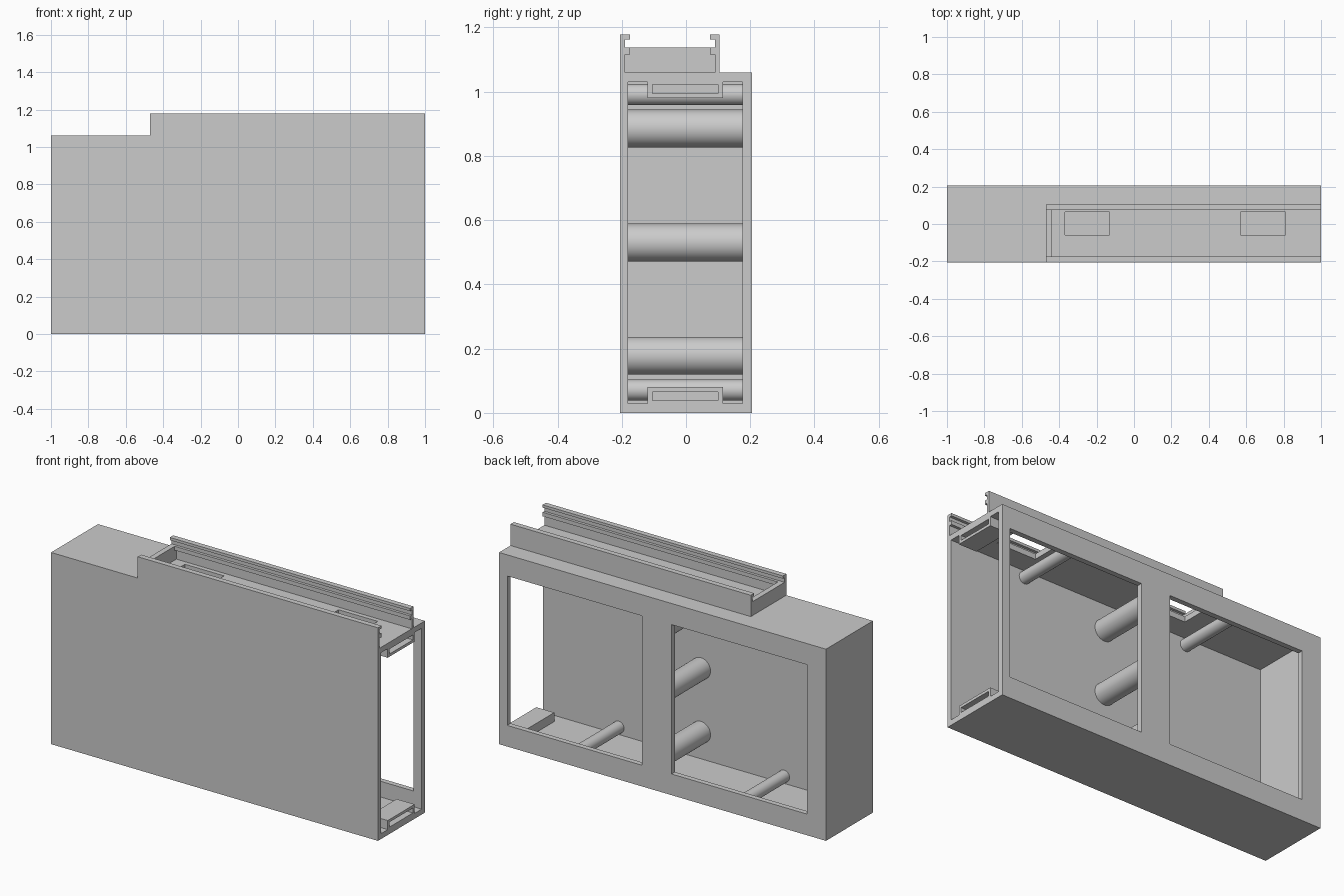
import bpy, bmesh

default = bpy.data.objects.get("Cube")
if default:
    bpy.data.objects.remove(default, do_unlink=True)

grey = bpy.data.materials.new("plain grey")
grey.use_nodes = True
COLOUR = (0.6, 0.6, 0.6, 1)
grey.diffuse_color = COLOUR
grey.node_tree.nodes["Principled BSDF"].inputs["Base Color"].default_value = COLOUR


def finish(name, bm):
    bmesh.ops.recalc_face_normals(bm, faces=bm.faces)
    mesh = bpy.data.meshes.new(name)
    bm.to_mesh(mesh)
    bm.free()
    mesh.materials.append(grey)
    obj = bpy.data.objects.new(name, mesh)
    bpy.context.collection.objects.link(obj)
    return obj


def prism(name, profile, x0, x1):
    """Extrude a (y, z) profile along x."""
    bm = bmesh.new()
    face = bm.faces.new([bm.verts.new((x0, y, z)) for y, z in profile])
    ext = bmesh.ops.extrude_face_region(bm, geom=[face])
    verts = [g for g in ext["geom"] if isinstance(g, bmesh.types.BMVert)]
    bmesh.ops.translate(bm, verts=verts, vec=(x1 - x0, 0, 0))
    return finish(name, bm)


def box(name, x, y, z):
    profile = [(y[0], z[0]), (y[1], z[0]), (y[1], z[1]), (y[0], z[1])]
    return prism(name, profile, *x)


def combine(obj, tool, operation):
    """Apply a boolean and discard the tool object."""
    tool.hide_render = True
    mod = obj.modifiers.new(operation, "BOOLEAN")
    mod.object = tool
    mod.operation = operation
    mod.solver = "EXACT"
    bpy.context.view_layer.objects.active = obj
    bpy.ops.object.modifier_apply(modifier=mod.name)
    bpy.data.objects.remove(tool, do_unlink=True)


def rod(name, x, z, radius, sides):
    """Round bar running from the front wall to the back wall."""
    bpy.ops.mesh.primitive_cylinder_add(vertices=sides, radius=radius, depth=FRONT_TO_BACK,
                                        location=(x, -0.002, z), rotation=(1.570796, 0, 0))
    obj = bpy.context.object
    obj.name = name
    obj.data.materials.append(grey)
    bpy.ops.object.shade_smooth_by_angle()


W, H, FRONT, BACK = 1.0, 1.06, -0.205, 0.205
INNER = (-0.18, 0.176)
FRONT_TO_BACK = 0.36
MULLION_X, MID_Z = 0.035, 0.53

# Hollow housing, open at one end
housing = box("housing", (-W, W), (FRONT, BACK), (0, H))

# Top channel: low end wall and two lipped side rails
RAIL_X, RAIL_BACK = -0.47, 0.105
rail = [(0, 1.05), (0, 1.178), (0.03, 1.178), (0.03, 1.163), (0.015, 1.163),
        (0.015, 1.137), (0.03, 1.137), (0.03, 1.115), (0.015, 1.115), (0.015, 1.05)]
combine(housing, prism("front_rail", [(FRONT + y, z) for y, z in rail], RAIL_X, W), "UNION")
combine(housing, prism("back_rail", [(RAIL_BACK - y, z) for y, z in rail], RAIL_X, W), "UNION")
combine(housing, box("channel_end", (RAIL_X, -0.44), (FRONT + 0.005, RAIL_BACK - 0.005),
                     (1.05, 1.137)), "UNION")

# Cavity, back windows and openings in the top
combine(housing, box("cavity", (-0.945, 1.1), INNER, (0.03, 1.03)), "DIFFERENCE")
for x0, x1 in ((0.125, 0.95), (-0.885, -0.055)):
    combine(housing, box("window", (x0, x1), (0.1, 0.3), (0.117, 0.943)), "DIFFERENCE")
for x0 in (-0.37, 0.57):
    combine(housing, box("slot", (x0, x0 + 0.24), (-0.06, 0.065), (0.9, 1.1)), "DIFFERENCE")

# Socket blocks at the open end, mirrored top and bottom
for label, side in (("bottom", -1), ("top", 1)):
    def span(a, b):
        return sorted((MID_Z + side * a, MID_Z + side * b))
    block = box(label + "_socket", (0.89, W), (-0.12, 0.115), span(0.45, 0.5))
    combine(block, box("pocket", (0.91, 1.1), (-0.105, 0.1), span(0.465, 0.492)), "DIFFERENCE")

# Thick rods behind the mullion, thin rods above and below each window
for label, z in (("lower", 0.178), ("middle", MID_Z), ("upper", 0.885)):
    rod(label + "_thick_rod", MULLION_X, z, 0.059, 48)
for label, x in (("left", 0.5375), ("right", -0.475)):
    rod(label + "_lower_rod", x, 0.071, 0.033, 32)
    rod(label + "_upper_rod", x, 0.991, 0.033, 32)
